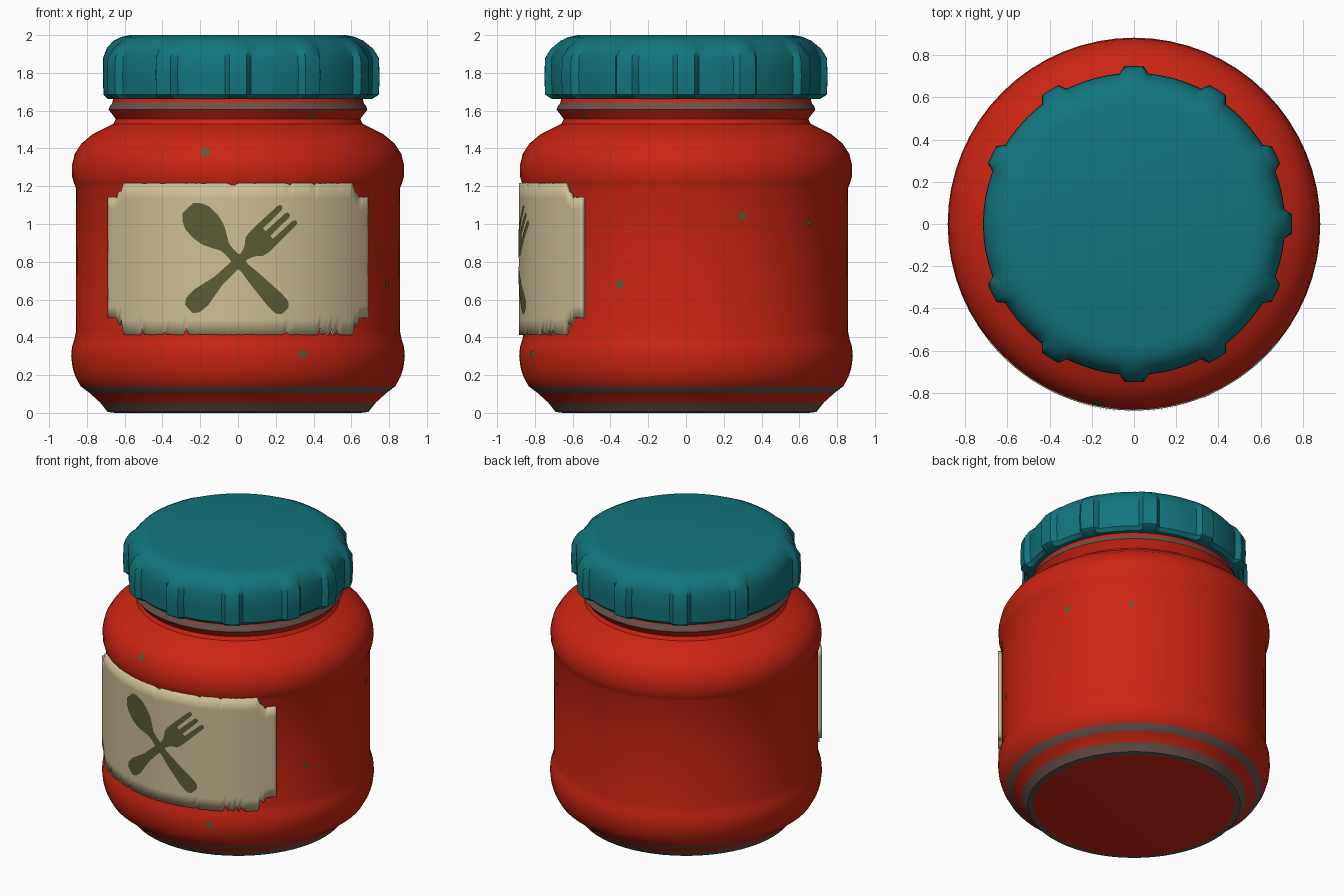
import bpy, bmesh, math, random
from mathutils import Vector

if "Cube" in bpy.data.objects:
    bpy.data.objects.remove(bpy.data.objects["Cube"])

random.seed(4)


def mat(name, rgb):
    m = bpy.data.materials.new(name)
    m.diffuse_color = (*rgb, 1)
    m.use_nodes = True
    m.node_tree.nodes["Principled BSDF"].inputs["Base Color"].default_value = m.diffuse_color
    return m


RED = mat("jar red", (0.60, 0.018, 0.006))
TEAL = mat("lid teal", (0.006, 0.18, 0.205))
CREAM = mat("label cream", (0.62, 0.52, 0.31))
OLIVE = mat("icon olive", (0.105, 0.105, 0.038))
GREY = mat("worn grey", (0.15, 0.085, 0.07))


def finish(name, bm, mats, angle=35):
    me = bpy.data.meshes.new(name)
    bm.to_mesh(me)
    bm.free()
    for m in mats:
        me.materials.append(m)
    me.shade_smooth()
    me.set_sharp_from_angle(angle=math.radians(angle))
    ob = bpy.data.objects.new(name, me)
    bpy.context.collection.objects.link(ob)
    return ob


def lathe(profile, angles, bump=lambda i, a: 0):
    """Revolve (r, z) rings over the angles, capping both ends."""
    bm = bmesh.new()
    rings = []
    for i, (r, z) in enumerate(profile):
        rings.append([bm.verts.new(((r + bump(i, a)) * math.cos(a),
                                    (r + bump(i, a)) * math.sin(a), z)) for a in angles])
    n = len(angles)
    for lo, hi in zip(rings, rings[1:]):
        for k in range(n):
            bm.faces.new((lo[k], lo[(k + 1) % n], hi[(k + 1) % n], hi[k]))
    bm.faces.new(rings[0][::-1])
    bm.faces.new(rings[-1])
    bmesh.ops.recalc_face_normals(bm, faces=bm.faces)
    return bm


# Jar body with worn grey bands at the foot and neck
BODY = [(.65, 0), (.69, .005), (.73, .055), (.785, .105), (.832, .14), (.86, .19), (.876, .24),
        (.883, .30), (.879, .35), (.866, .39), (.858, .43), (.857, .8), (.858, 1.19), (.868, 1.215),
        (.878, 1.25), (.879, 1.31), (.865, 1.37), (.83, 1.425), (.77, 1.475), (.70, 1.51),
        (.66, 1.53), (.647, 1.555), (.665, 1.58), (.685, 1.605), (.68, 1.622), (.664, 1.642),
        (.66, 1.69)]
bm = lathe(BODY, [math.tau * k / 64 for k in range(64)])
for f in bm.faces:
    z = f.calc_center_median().z
    f.material_index = int(len(f.verts) == 4 and (z < .06 or .11 < z < .145 or 1.61 < z < 1.64))
finish("jar_body", bm, [RED, GREY])

# Screw lid with eleven grip ribs, none at the left
RIBS = [0, 26, 58, 90, 122, 154, 206, 238, 270, 302, 334]
angles = set()
for c in RIBS:
    angles.update(math.radians(c + d) % math.tau for d in (-5.5, -3.5, 0, 3.5, 5.5))
for k in range(72):
    a = math.tau * k / 72
    if all(abs(math.remainder(a - math.radians(c), math.tau)) > math.radians(6.5) for c in RIBS):
        angles.add(a)
LID = [(.63, 1.675), (.645, 1.662), (.69, 1.662), (.712, 1.685), (.716, 1.78), (.714, 1.88),
       (.695, 1.93), (.66, 1.97), (.62, 1.99), (.57, 2.0)]
RIB_HEIGHT = [0, 0, .02, .034, .034, .032, .018, .004, 0, 0]


def rib(i, a):
    d = min(abs(math.degrees(math.remainder(a - math.radians(c), math.tau))) for c in RIBS)
    return RIB_HEIGHT[i] * max(0, min(1, (5.5 - d) / 2))


finish("lid", lathe(LID, sorted(angles), rib), [TEAL])

# Wrapped paper label with notched corners and frayed edges
R = .884


def wrap(x, z, r=R):
    return Vector((x, -math.sqrt(r * r - x * x), z))


bm = bmesh.new()
cols = []
N = 90
for k in range(N + 1):
    x = R * math.sin(math.radians(-51.4 + 102.8 * k / N))
    e = abs(x)
    inset = .075 if e > .635 else .045 if e > .61 else 0
    fray = random.random()
    low = .412 + inset * 1.2 + (random.uniform(.015, .045) if fray > .86 and e > .25 else .004 * fray)
    high = 1.218 - inset - (.012 if fray < .08 else .003 * fray)
    cols.append([bm.verts.new(wrap(x, low + (high - low) * t)) for t in (0, .1, .5, .9, 1)])
for a, b in zip(cols, cols[1:]):
    for i in range(4):
        bm.faces.new((a[i], b[i], b[i + 1], a[i + 1]))
label = finish("label", bm, [CREAM])
sol = label.modifiers.new("paper thickness", "SOLIDIFY")
sol.thickness = .03
sol.offset = -1


# Spoon and fork printed on the label as thin curved plates
def ribbon(bm, p0, p1, widths, shift=0):
    p0, p1 = Vector(p0), Vector(p1)
    d = (p1 - p0).normalized()
    side = Vector((d.y, -d.x))
    rows = []
    steps = 40
    t0, t1 = widths[0][0], widths[-1][0]
    for k in range(steps + 1):
        t = t0 + (t1 - t0) * k / steps
        for (ta, wa), (tb, wb) in zip(widths, widths[1:]):
            if t <= tb + 1e-6:
                w = wa + (wb - wa) * (t - ta) / (tb - ta)
                break
        c = p0.lerp(p1, t) + side * shift
        rows.append([bm.verts.new(wrap(*(c + side * w * s), R + .004)) for s in (-1, 0, 1)])
    for a, b in zip(rows, rows[1:]):
        for i in range(2):
            bm.faces.new((a[i], a[i + 1], b[i + 1], b[i]))


def face_outward(bm):
    bm.normal_update()
    for f in bm.faces:
        c = f.calc_center_median()
        if f.normal.x * c.x + f.normal.y * c.y < 0:
            f.normal_flip()


bm = bmesh.new()
ribbon(bm, (-.265, 1.085), (.25, .54),
       [(0, .04), (.04, .07), (.1, .088), (.18, .09), (.26, .078), (.33, .05), (.38, .028),
        (.46, .024), (.52, .036), (.58, .026), (.68, .036), (.9, .05), (.97, .047), (1, .025)])
face_outward(bm)
finish("spoon_print", bm, [OLIVE])

bm = bmesh.new()
FORK = ((-.26, .55), (.27, 1.055))
ribbon(bm, *FORK, [(0, .03), (.04, .052), (.12, .056), (.2, .044), (.3, .03), (.56, .024),
                   (.61, .04), (.65, .066), (.7, .074), (.79, .074)])
for s in (-.056, 0, .056):
    ribbon(bm, *FORK, [(.79, .018), (.98, .015), (1, .008)], s)
face_outward(bm)
finish("fork_print", bm, [OLIVE])


# Small chips in the paint
def body_radius(z):
    for (ra, za), (rb, zb) in zip(BODY, BODY[1:]):
        if za <= z <= zb:
            return ra + (rb - ra) * (z - za) / (zb - za)


bm = bmesh.new()
for deg, z, size in [(-101.5, 1.38, .026), (-67, .31, .025), (-24, .68, .026), (20, 1.04, .024),
                     (49, 1.01, .02), (-54, 1.57, .015)]:
    vs = []
    for k in range(10):
        u = math.tau * k / 10
        zz = z + size * .9 * math.sin(u)
        r = body_radius(zz) + .005
        a = math.radians(deg) + size * math.cos(u) / r
        vs.append(bm.verts.new((r * math.cos(a), r * math.sin(a), zz)))
    bm.faces.new(vs)
face_outward(bm)
finish("paint_chips", bm, [OLIVE])
